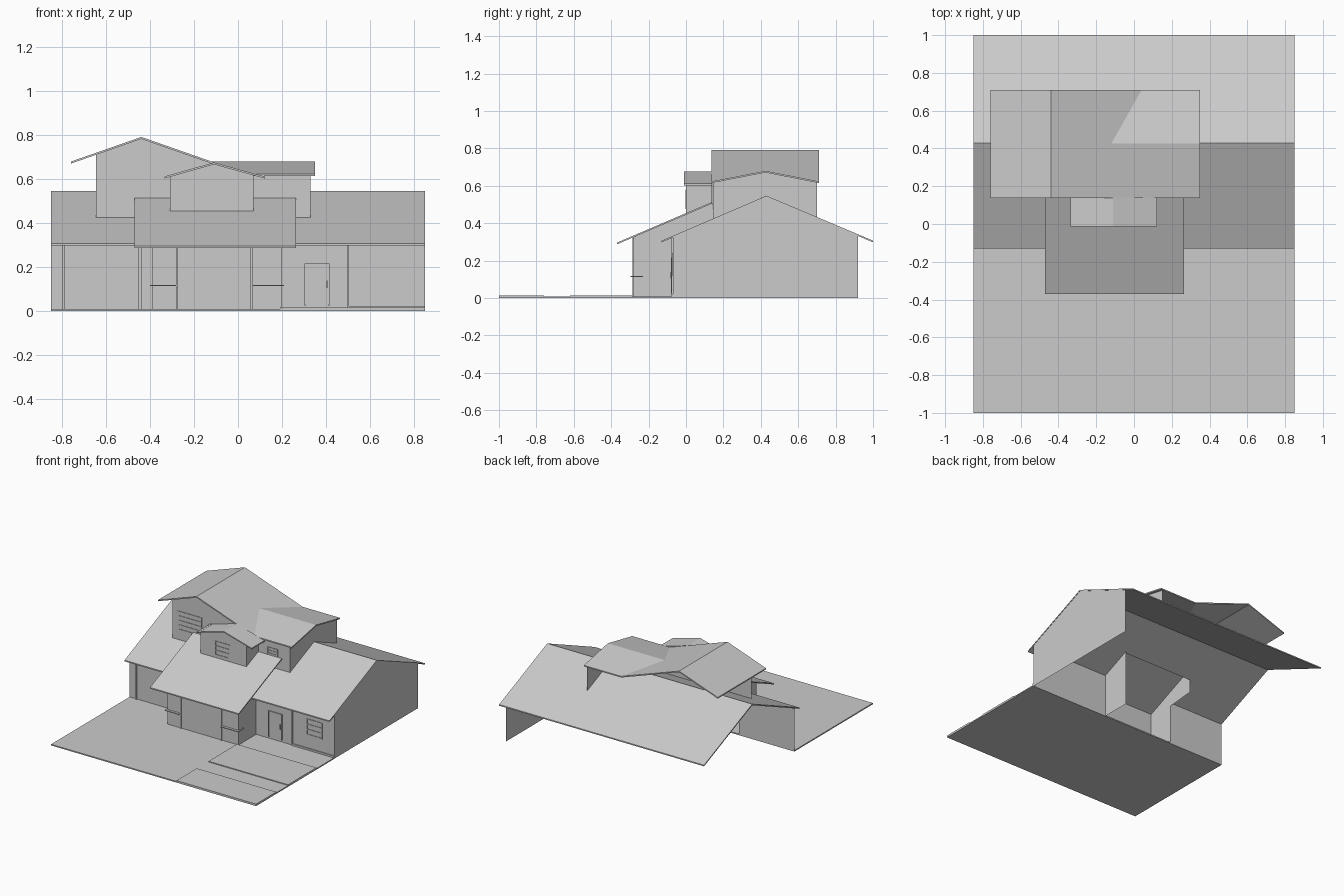
import bpy, bmesh
from mathutils import Vector

if "Cube" in bpy.data.objects:
    bpy.data.objects.remove(bpy.data.objects["Cube"])


def sheet(name, pts, ext=None):
    """Flat polygon, optionally extruded along a vector into a slab."""
    bm = bmesh.new()
    face = bm.faces.new([bm.verts.new(p) for p in pts])
    if ext:
        geo = bmesh.ops.extrude_face_region(bm, geom=[face], use_keep_orig=True)["geom"]
        bmesh.ops.translate(bm, vec=Vector(ext),
                            verts=[v for v in geo if isinstance(v, bmesh.types.BMVert)])
        bmesh.ops.recalc_face_normals(bm, faces=bm.faces)
    me = bpy.data.meshes.new(name)
    bm.to_mesh(me)
    bm.free()
    ob = bpy.data.objects.new(name, me)
    bpy.context.collection.objects.link(ob)
    return ob


def box(name, x0, x1, y0, y1, z0, z1):
    return sheet(name, [(x0, y0, z0), (x1, y0, z0), (x1, y1, z0), (x0, y1, z0)],
                 (0, 0, z1 - z0))


def front(name, y, pts):
    """Wall facing the front, points are (x, z)."""
    return sheet(name, [(x, y, z) for x, z in pts])


def side(name, x, pts):
    """Wall facing sideways, points are (y, z)."""
    return sheet(name, [(x, y, z) for y, z in pts])


def roof(name, pts, t=0.009):
    return sheet(name, pts, (0, 0, -t))


def slatted_window(name, x0, x1, z0, z1, y, slats=3):
    """Thin frame with horizontal bars."""
    w, d = 0.006, 0.004
    for i, x in enumerate((x0, x1 - w)):
        box(f"{name}_stile_{i}", x, x + w, y - d, y, z0, z1)
    for i in range(slats + 1):
        z = z0 + (z1 - z0 - w) * i / slats
        box(f"{name}_bar_{i}", x0, x1, y - d, y, z, z + w)


# Yard and raised paving strips
box("yard_slab", -0.85, 0.85, -1.0, -0.07, 0, 0.009)
for i, (ya, yb) in enumerate(((-1.0, -0.76), (-0.62, -0.285))):
    box(f"paving_strip_{i}", 0.19, 0.85, ya, yb, 0.009, 0.015)

# Main roof, open above the garage bay
RY, RZ, EZ = 0.43, 0.547, 0.307


def main_z(y):
    return EZ + (y + 0.13) * (RZ - EZ) / (RY + 0.13)


def main_front(name, x0, x1, y0, y1):
    roof(name, [(x0, y0, main_z(y0)), (x1, y0, main_z(y0)),
                (x1, y1, main_z(y1)), (x0, y1, main_z(y1))])


main_front("main_roof_left", -0.85, -0.39, -0.13, 0.14)
main_front("main_roof_right", 0.20, 0.85, -0.13, 0.14)
main_front("main_roof_upper", -0.85, 0.85, 0.14, RY)
roof("main_roof_back", [(-0.85, RY, RZ), (0.85, RY, RZ), (0.85, 1.0, EZ), (-0.85, 1.0, EZ)])

# Ground floor walls
side("right_gable_wall", 0.848, [(-0.07, 0), (0.92, 0), (0.92, 0.335), (RY, RZ - 0.004), (-0.07, 0.33)])
front("left_front_wall", -0.07, [(-0.85, 0), (-0.39, 0), (-0.39, 0.325), (-0.85, 0.325)])
front("right_front_wall", -0.07, [(0.20, 0), (0.85, 0), (0.85, 0.325), (0.20, 0.325)])
for i, (xa, xb) in enumerate(((-0.80, -0.787), (-0.455, -0.437), (0.499, 0.505))):
    box(f"wall_post_{i}", xa, xb, -0.078, -0.07, 0.009, 0.325)
box("wall_sill", 0.505, 0.85, -0.078, -0.07, 0.009, 0.022)

# Front door
box("door_panel", 0.31, 0.41, -0.074, -0.07, 0.03, 0.21)
for i, x in enumerate((0.303, 0.41)):
    box(f"door_jamb_{i}", x, x + 0.007, -0.079, -0.07, 0.025, 0.217)
box("door_head", 0.303, 0.417, -0.079, -0.07, 0.21, 0.217)
box("door_handle", 0.403, 0.408, -0.084, -0.074, 0.105, 0.14)
slatted_window("ground_window", 0.62, 0.75, 0.12, 0.24, -0.07)

# Garage bay: front, side walls and lean-to roof
front("garage_front_wall", -0.28, [(-0.39, 0), (0.20, 0), (0.20, 0.325), (-0.39, 0.325)])
side("garage_left_wall", -0.39, [(-0.28, 0), (-0.07, 0), (-0.07, 0.30), (0.14, 0.32), (0.14, 0.51), (-0.28, 0.325)])
side("garage_right_wall", 0.20, [(-0.28, 0), (0.15, 0), (0.15, 0.42), (0.14, 0.51), (-0.28, 0.325)])
roof("garage_roof", [(-0.47, -0.37, 0.296), (0.265, -0.37, 0.296), (0.265, 0.14, 0.514), (-0.47, 0.14, 0.514)])
for i, x in enumerate((-0.283, 0.055)):
    box(f"garage_door_trim_{i}", x, x + 0.01, -0.287, -0.28, 0.009, 0.32)
for i, (xa, xb) in enumerate(((-0.40, -0.283), (0.065, 0.20))):
    box(f"pier_cap_front_{i}", xa, xb, -0.298, -0.28, 0.113, 0.119)
for i, (xa, xb) in enumerate(((-0.40, -0.39), (0.20, 0.21))):
    box(f"pier_cap_side_{i}", xa, xb, -0.298, -0.23, 0.113, 0.119)

# Upper floor: big gable roof with a cross gable to the right
F, B, M = 0.137, 0.71, 0.425
roof("upper_roof_left", [(-0.44, F, 0.792), (-0.44, B, 0.792), (-0.76, B, 0.68), (-0.76, F, 0.68)])
roof("upper_roof_right", [(-0.44, F, 0.792), (0.04, F, 0.624), (-0.12, M, 0.68), (0.04, B, 0.624), (-0.44, B, 0.792)])
roof("cross_roof_front", [(-0.12, M, 0.68), (0.04, F, 0.624), (0.35, F, 0.624), (0.35, M, 0.68)])
roof("cross_roof_back", [(-0.12, M, 0.68), (0.35, M, 0.68), (0.35, B, 0.624), (0.04, B, 0.624)])
front("upper_front_wall", 0.145, [(-0.645, 0.424), (0.33, 0.424), (0.33, 0.62), (0.04, 0.62),
                                  (-0.44, 0.786), (-0.645, 0.714)])
side("upper_right_wall", 0.33, [(0.145, 0.424), (M, 0.545), (0.70, 0.43), (0.70, 0.62), (M, 0.675), (0.145, 0.62)])
slatted_window("gable_window", -0.60, -0.40, 0.50, 0.64, 0.145, 4)
slatted_window("cross_window", 0.14, 0.23, 0.50, 0.57, 0.145)

# Dormer above the garage
DX, DZ, DE = -0.11, 0.676, 0.612
for tag, xe, xw in (("left", -0.335, -0.31), ("right", 0.122, 0.07)):
    roof(f"dormer_roof_{tag}", [(DX, -0.012, DZ), (xe, -0.012, DE), (xe, 0.14, DE), (DX, 0.14, DZ)])
    side(f"dormer_{tag}_wall", xw, [(0, 0.45), (0.14, 0.51), (0.14, 0.62), (0, 0.62)])
front("dormer_front_wall", 0.0, [(-0.31, 0.45), (0.07, 0.45), (0.07, 0.622), (DX, 0.672), (-0.31, 0.617)])
slatted_window("dormer_window", -0.19, -0.065, 0.475, 0.58, 0.0)
